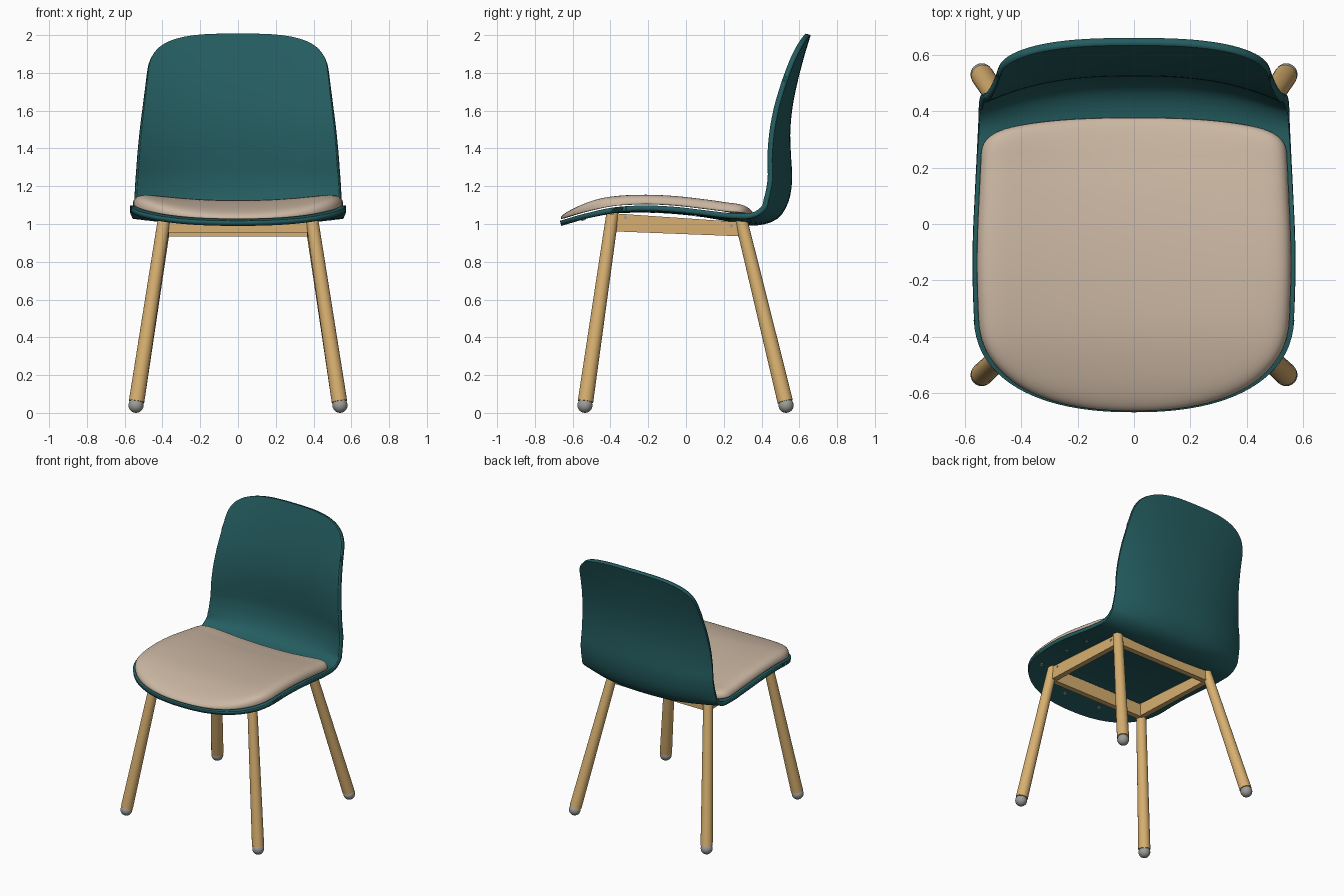
import bpy, bmesh, math
from mathutils import Vector

if "Cube" in bpy.data.objects:
    bpy.data.objects.remove(bpy.data.objects["Cube"])


def material(name, rgb):
    m = bpy.data.materials.new(name)
    m.diffuse_color = (*rgb, 1)
    m.use_nodes = True
    m.node_tree.nodes["Principled BSDF"].inputs["Base Color"].default_value = m.diffuse_color
    return m


TEAL = material("teal shell", (0.018, 0.11, 0.118))
BEIGE = material("beige fabric", (0.60, 0.475, 0.365))
WOOD = material("light wood", (0.68, 0.43, 0.16))
GREY = material("grey rubber", (0.33, 0.33, 0.31))


def finish(bm, name, mat, angle=40):
    me = bpy.data.meshes.new(name)
    bm.to_mesh(me)
    bm.free()
    me.materials.append(mat)
    ob = bpy.data.objects.new(name, me)
    bpy.context.collection.objects.link(ob)
    bpy.ops.object.select_all(action='DESELECT')
    bpy.context.view_layer.objects.active = ob
    ob.select_set(True)
    bpy.ops.object.shade_smooth_by_angle(angle=math.radians(angle))
    return ob


# Shell profile from front lip to top of back: y, z, half width, edge curl
PROFILE = [
    (-0.66, 0.99, 0.545, 0.00), (-0.52, 1.03, 0.555, 0.00), (-0.38, 1.055, 0.565, 0.005),
    (-0.22, 1.06, 0.572, 0.01), (-0.06, 1.053, 0.572, 0.01), (0.1, 1.035, 0.565, 0.01),
    (0.24, 1.01, 0.558, 0.02), (0.37, 0.992, 0.552, 0.045), (0.48, 1.025, 0.55, 0.085),
    (0.54, 1.11, 0.548, 0.105), (0.562, 1.23, 0.543, 0.105), (0.556, 1.36, 0.534, 0.10),
    (0.552, 1.48, 0.522, 0.085), (0.563, 1.61, 0.505, 0.07), (0.588, 1.74, 0.488, 0.055),
    (0.624, 1.88, 0.472, 0.04), (0.66, 2.0, 0.46, 0.03)]


def catmull(pts, steps=12):
    P = [Vector(p) for p in pts]
    P = [2 * P[0] - P[1]] + P + [2 * P[-1] - P[-2]]
    out = []
    for a, b, c, d in zip(P, P[1:], P[2:], P[3:]):
        for k in range(steps):
            t = k / steps
            out.append(0.5 * (2 * b + (c - a) * t + (2 * a - 5 * b + 4 * c - d) * t * t
                              + (3 * b - a - 3 * c + d) * t ** 3))
    return out + [P[-2]]


CURVE = catmull(PROFILE)
DIST = [0.0]
for p, q in zip(CURVE, CURVE[1:]):
    DIST.append(DIST[-1] + math.hypot(q[0] - p[0], q[1] - p[1]))
LENGTH = DIST[-1]


def sample(t):
    t = min(max(t, 0), LENGTH)
    i = 0
    while i < len(DIST) - 2 and DIST[i + 1] < t:
        i += 1
    return CURVE[i].lerp(CURVE[i + 1], (t - DIST[i]) / (DIST[i + 1] - DIST[i]))


def surface(u, t, lift=0.0, wide=1.0):
    """Point on the shell's outer surface, lifted towards the sitter."""
    y, z, w, curl = sample(t)
    a, b = sample(t - 0.02), sample(t + 0.02)
    n = Vector((-(b[1] - a[1]), b[0] - a[0])).normalized()
    k = lift + curl * abs(u * wide) ** 2.5
    return Vector((u * wide * w, y + n.x * k, z + n.y * k))


def drop(u, r, n):
    return r * (1 - max(0, 1 - abs(u) ** n) ** (1 / n))


def patch(t0, t1, front, back, cols, rows, lift, wide):
    """Grid over the shell with rounded corners; front/back = (radius, power)."""
    bm = bmesh.new()
    grid = []
    for j in range(rows + 1):
        v = -math.cos(math.pi * j / rows)
        row = []
        for i in range(cols + 1):
            u = math.sin(math.pi * (i / cols - 0.5))
            lo, hi = t0 + drop(u, *front), t1 - drop(u, *back)
            t = lo + (v + 1) / 2 * (hi - lo)
            row.append(bm.verts.new(surface(u, t, lift(u, v), wide)))
        grid.append(row)
    for r, s in zip(grid, grid[1:]):
        for i in range(cols):
            bm.faces.new((r[i], r[i + 1], s[i + 1], s[i]))
    return bm


def solidify(ob, thickness, offset):
    m = ob.modifiers.new("thickness", 'SOLIDIFY')
    m.thickness, m.offset = thickness, offset


# One-piece seat and back shell
shell = finish(patch(0, LENGTH, (0.33, 2.3), (0.24, 3), 48, 90, lambda u, v: 0, 1), "seat_shell", TEAL)
solidify(shell, 0.028, 1)


# Upholstered pad, thicker towards the sides and rounded at its rim
def pad_lift(u, v):
    rim = math.sqrt(max(0, 1 - abs(u) ** 14)) * math.sqrt(max(0, 1 - abs(v) ** 14))
    return 0.036 + (0.03 + 0.035 * u * u) * rim


t_back = next(d for d, p in zip(DIST, CURVE) if p[0] > 0.375)
pad = finish(patch(0.008, t_back, (0.33, 2.3), (0.15, 2.6), 56, 56, pad_lift, 0.972), "seat_cushion", BEIGE, 60)
solidify(pad, 0.018, -1)


def rod(name, a, b, r1, r2, mat, seg=24):
    a, b = Vector(a), Vector(b)
    bm = bmesh.new()
    bmesh.ops.create_cone(bm, cap_ends=True, segments=seg, radius1=r1, radius2=r2, depth=(b - a).length)
    bmesh.ops.rotate(bm, verts=bm.verts, matrix=(b - a).to_track_quat('Z', 'Y').to_matrix())
    bmesh.ops.translate(bm, verts=bm.verts, vec=(a + b) / 2)
    return finish(bm, name, mat)


def board(name, a, b, ha, hb, thick):
    """Rail from a to b (top edge centres) with a height at each end."""
    a, b = Vector(a), Vector(b)
    side = (b - a).cross(Vector((0, 0, 1))).normalized() * thick / 2
    bm = bmesh.new()
    for p, h in ((a, ha), (b, hb)):
        for s in (-1, 1):
            for d in (0, h):
                bm.verts.new(p + side * s - Vector((0, 0, d)))
    bmesh.ops.convex_hull(bm, input=bm.verts)
    bmesh.ops.dissolve_limit(bm, angle_limit=0.02, verts=bm.verts, edges=bm.edges)
    return finish(bm, name, WOOD)


# Splayed legs with rubber feet
LEGS = {"front": ((0.54, -0.535, 0.04), (0.386, -0.388, 1.06)),
        "back": ((0.54, 0.53, 0.04), (0.386, 0.292, 1.02))}
for s, side in ((-1, "left"), (1, "right")):
    for end, (foot, top) in LEGS.items():
        foot, top = Vector((s * foot[0], *foot[1:])), Vector((s * top[0], *top[1:]))
        rod(f"{end}_leg_{side}", foot.lerp(top, 0.02), top, 0.041, 0.033, WOOD)
        bm = bmesh.new()
        bmesh.ops.create_uvsphere(bm, u_segments=24, v_segments=12, radius=0.04)
        bmesh.ops.translate(bm, verts=bm.verts, vec=foot)
        finish(bm, f"{end}_foot_{side}", GREY)
    # Side rail and its screws
    board(f"side_rail_{side}", (s * 0.386, -0.38, 1.056), (s * 0.386, 0.29, 1.01), 0.095, 0.075, 0.04)
    for y, z in ((-0.32, 1.035), (0.24, 0.99)):
        rod(f"rail_screw_{side}", (s * 0.40, y, z), (s * 0.409, y, z), 0.009, 0.009, GREY, 12)
    # Small studs under the shell
    for u, y in ((0.85, -0.4), (0.8, -0.16), (0.8, 0.04), (0.27, -0.55)):
        t = next(d for d, p in zip(DIST, CURVE) if p[0] > y)
        rod(f"shell_stud_{side}", surface(s * u, t, -0.006), surface(s * u, t, 0.01), 0.011, 0.011, GREY, 12)

# Cross rails
board("front_rail", (-0.386, -0.388, 1.05), (0.386, -0.388, 1.05), 0.095, 0.095, 0.04)
board("back_rail", (-0.386, 0.295, 1.005), (0.386, 0.295, 1.005), 0.07, 0.07, 0.04)
